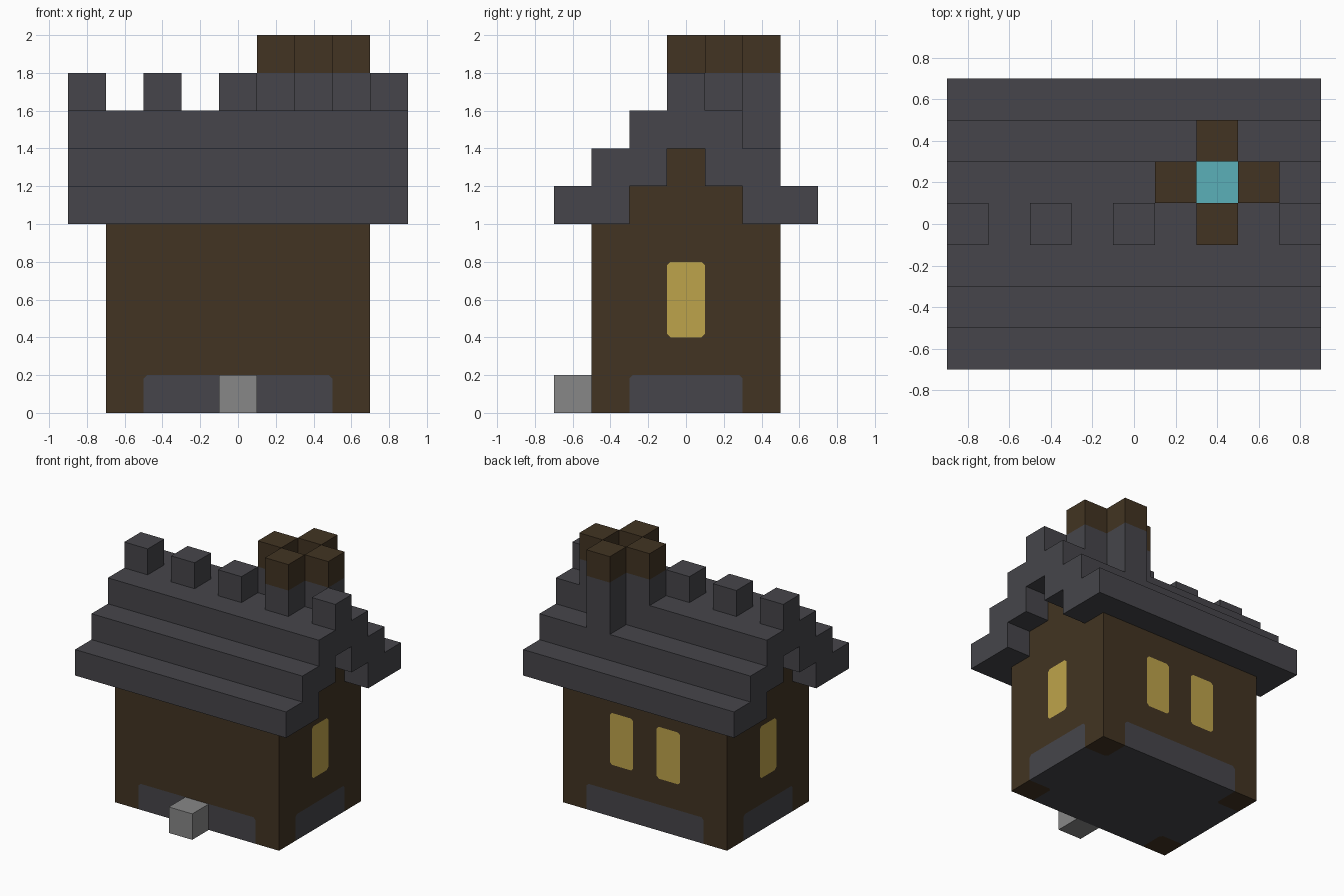
import bpy
import bmesh
from mathutils import Vector

if "Cube" in bpy.data.objects:
    bpy.data.objects.remove(bpy.data.objects["Cube"], do_unlink=True)


def material(name, *rgb):
    mat = bpy.data.materials.new(name)
    mat.use_nodes = True
    mat.diffuse_color = (*rgb, 1)
    mat.node_tree.nodes["Principled BSDF"].inputs["Base Color"].default_value = (*rgb, 1)
    return mat


timber = material("dark_timber", 0.054, 0.034, 0.016)
slate = material("slate_grey", 0.061, 0.060, 0.069)
glow = material("window_yellow", 0.515, 0.371, 0.070)
stone = material("light_stone", 0.242, 0.242, 0.242)
teal = material("teal_fire", 0.105, 0.434, 0.479)


def finish(name, bm, *mats):
    bmesh.ops.recalc_face_normals(bm, faces=bm.faces)
    mesh = bpy.data.meshes.new(name)
    bm.to_mesh(mesh)
    bm.free()
    for mat in mats:
        mesh.materials.append(mat)
    obj = bpy.data.objects.new(name, mesh)
    bpy.context.collection.objects.link(obj)
    return obj


def box_bmesh(x, y, z):
    """Box from (low, high) ranges."""
    bm = bmesh.new()
    bmesh.ops.create_cube(bm, size=1)
    for v in bm.verts:
        v.co = [r[0] if c < 0 else r[1] for c, r in zip(v.co, (x, y, z))]
    return bm


def box(name, x, y, z, mat):
    return finish(name, box_bmesh(x, y, z), mat)


def extrusion(name, profile, half_width, mat):
    """Extrude a (y, z) profile along x."""
    bm = bmesh.new()
    face = bm.faces.new([bm.verts.new((-half_width, y, z)) for y, z in profile])
    ext = bmesh.ops.extrude_face_region(bm, geom=[face], use_keep_orig=True)
    moved = [g for g in ext["geom"] if isinstance(g, bmesh.types.BMVert)]
    bmesh.ops.translate(bm, verts=moved, vec=(2 * half_width, 0, 0))
    return finish(name, bm, mat)


# House body, cut into panels so the foundation and windows are flush faces
body = box_bmesh((-0.7, 0.7), (-0.5, 0.5), (0, 1))
cuts = {0: (-0.5, -0.3, -0.1, 0.1, 0.3, 0.5), 1: (-0.3, -0.1, 0.1, 0.3), 2: (0.2, 0.4, 0.8)}
for axis, positions in cuts.items():
    normal = Vector((0, 0, 0))
    normal[axis] = 1
    for p in positions:
        geom = body.verts[:] + body.edges[:] + body.faces[:]
        bmesh.ops.bisect_plane(body, geom=geom, plane_co=normal * p, plane_no=normal)

for f in body.faces:
    c = f.calc_center_median()
    ax, ay = abs(c.x), abs(c.y)
    if c.z < 0.2 and not (ax > 0.5 and ay > 0.3):
        f.material_index = 1
    elif 0.4 < c.z < 0.8:
        back_window = c.y > 0.49 and 0.1 < ax < 0.3
        side_window = ax > 0.69 and ay < 0.1
        if back_window or side_window:
            f.material_index = 2

# Clip the corners of the painted panels
corners = []
for v in body.verts:
    ids = [f.material_index for f in v.link_faces]
    if len(ids) == 4 and any(ids.count(i) == 1 for i in ids):
        corners.append(v)
bmesh.ops.bevel(body, geom=corners, offset=0.018, offset_type='OFFSET',
                segments=1, profile=0.5, affect='VERTICES')
for f in body.faces:
    if f.calc_area() < 0.002:
        f.material_index = 1 if f.calc_center_median().z < 0.01 else 0
finish("house_body", body, timber, slate, glow)

# Stepped gables filling the space below the roof
half = [(0.3, 1), (0.3, 1.2), (0.1, 1.2), (0.1, 1.4)]
underside = half + [(-y, z) for y, z in reversed(half)]
extrusion("gable", underside, 0.7, timber)

# Stepped roof shell with overhanging ends
slope = [(0.7, 1), (0.7, 1.2), (0.5, 1.2), (0.5, 1.4), (0.3, 1.4), (0.3, 1.6)]
outside = slope + [(-y, z) for y, z in reversed(slope)]
extrusion("roof", outside + underside[::-1], 0.9, slate)

# Ridge blocks
for i, x in enumerate((-0.8, -0.4, 0, 0.8)):
    box(f"ridge_block_{i + 1}", (x - 0.1, x + 0.1), (-0.1, 0.1), (1.6, 1.8), slate)

# Chimney: four arms around an open flue, each with a timber cap
cx, cy = 0.4, 0.2
arms = {"front": (0, -0.2), "back": (0, 0.2), "right": (-0.2, 0), "left": (0.2, 0)}
for side, (dx, dy) in arms.items():
    xr = (cx + dx - 0.1, cx + dx + 0.1)
    yr = (cy + dy - 0.1, cy + dy + 0.1)
    base = 1.4 if side == "back" else 1.6
    box(f"chimney_{side}", xr, yr, (base, 1.8), slate)
    box(f"chimney_cap_{side}", xr, yr, (1.8, 2), timber)
box("chimney_fire", (cx - 0.1, cx + 0.1), (cy - 0.1, cy + 0.1), (1.6, 1.608), teal)

# Door step
box("front_step", (-0.1, 0.1), (-0.7, -0.5), (0, 0.2), stone)
